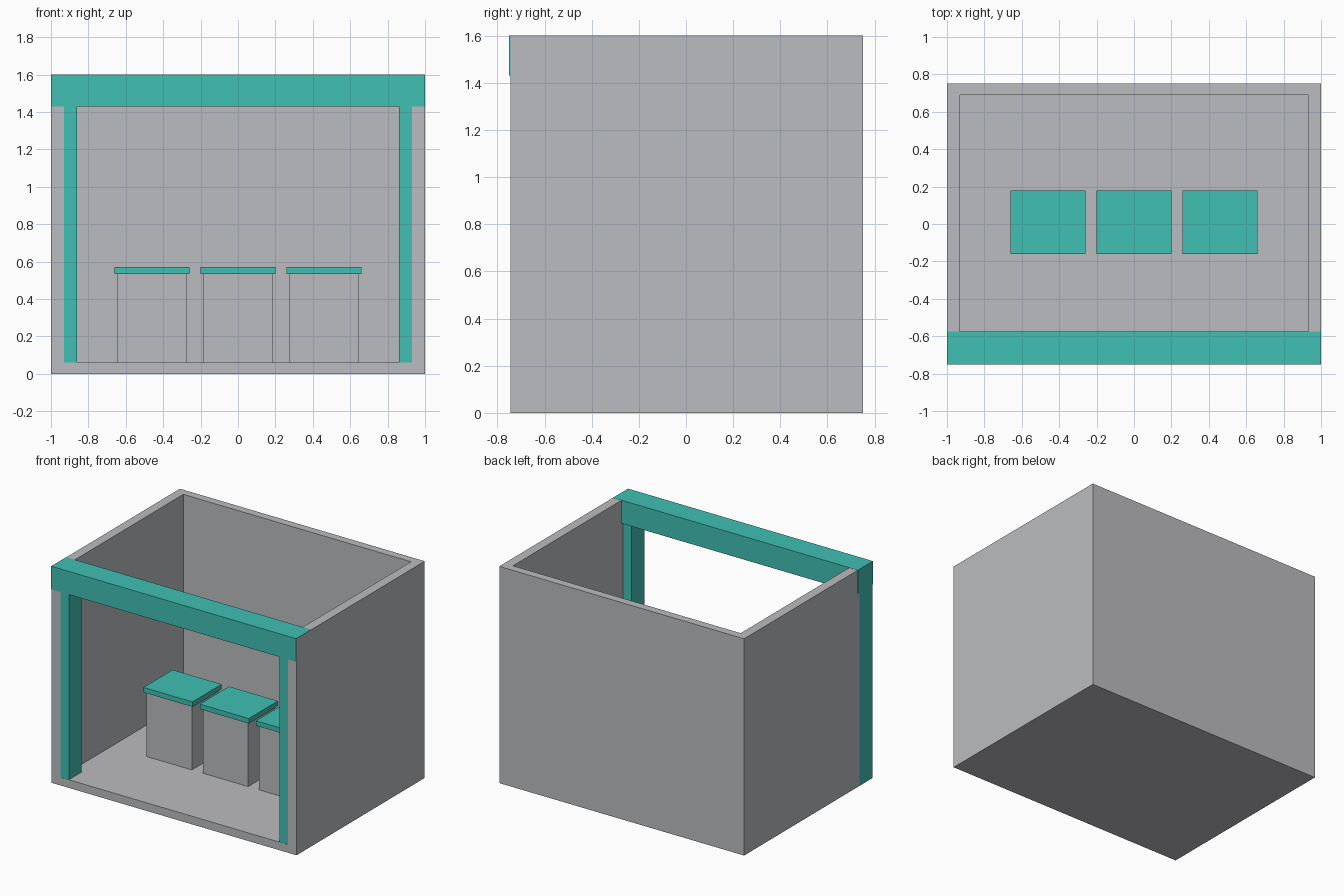
import bpy
import bmesh

cube = bpy.data.objects.get("Cube")
if cube:
    bpy.data.objects.remove(cube, do_unlink=True)


def make_material(name, color):
    mat = bpy.data.materials.new(name)
    mat.use_nodes = True
    mat.diffuse_color = color
    mat.node_tree.nodes["Principled BSDF"].inputs["Base Color"].default_value = color
    return mat


grey = make_material("light grey", (0.50, 0.505, 0.525, 1))
teal = make_material("teal", (0.052, 0.53, 0.45, 1))


def prism(name, outline, z0, z1, mat):
    """Extrude a flat outline from z0 up to z1."""
    bm = bmesh.new()
    face = bm.faces.new([bm.verts.new((x, y, z0)) for x, y in outline])
    top = bmesh.ops.extrude_face_region(bm, geom=[face])["geom"]
    verts = [v for v in top if isinstance(v, bmesh.types.BMVert)]
    bmesh.ops.translate(bm, verts=verts, vec=(0, 0, z1 - z0))
    bmesh.ops.recalc_face_normals(bm, faces=bm.faces)
    mesh = bpy.data.meshes.new(name)
    bm.to_mesh(mesh)
    bm.free()
    mesh.materials.append(mat)
    obj = bpy.data.objects.new(name, mesh)
    bpy.context.collection.objects.link(obj)
    return obj


def box(name, x0, x1, y0, y1, z0, z1, mat):
    return prism(name, [(x0, y0), (x1, y0), (x1, y1), (x0, y1)], z0, z1, mat)


FRONT, BACK, HEIGHT = -0.745, 0.75, 1.6
INNER_X, INNER_Y, FLOOR = 0.93, 0.69, 0.06

# Three walls as one U-shaped shell, open at the front and top
prism("walls", [(-1, FRONT), (-INNER_X, FRONT), (-INNER_X, INNER_Y),
                (INNER_X, INNER_Y), (INNER_X, FRONT), (1, FRONT),
                (1, BACK), (-1, BACK)], 0, HEIGHT, grey)
box("floor", -INNER_X, INNER_X, FRONT, INNER_Y, 0, FLOOR, grey)

# Front frame: two posts and a lintel; tiny offsets keep faces from coinciding
GAP = 0.001
box("right_post", -1 - GAP, -0.86, FRONT + GAP, -0.595, GAP, 1.5, teal)
box("left_post", 0.86, 1 - GAP, FRONT + GAP, -0.595, GAP, 1.5, teal)
box("lintel", -1 - GAP, 1 - GAP, -0.75, -0.575, 1.43, HEIGHT + GAP, teal)

# Three display stands with overhanging tops
for side, x in (("right", -0.46), ("middle", 0), ("left", 0.46)):
    box(side + "_stand", x - 0.185, x + 0.185, -0.145, 0.165, FLOOR, 0.535, grey)
    box(side + "_stand_top", x - 0.2, x + 0.2, -0.16, 0.18, 0.535, 0.572, teal)
